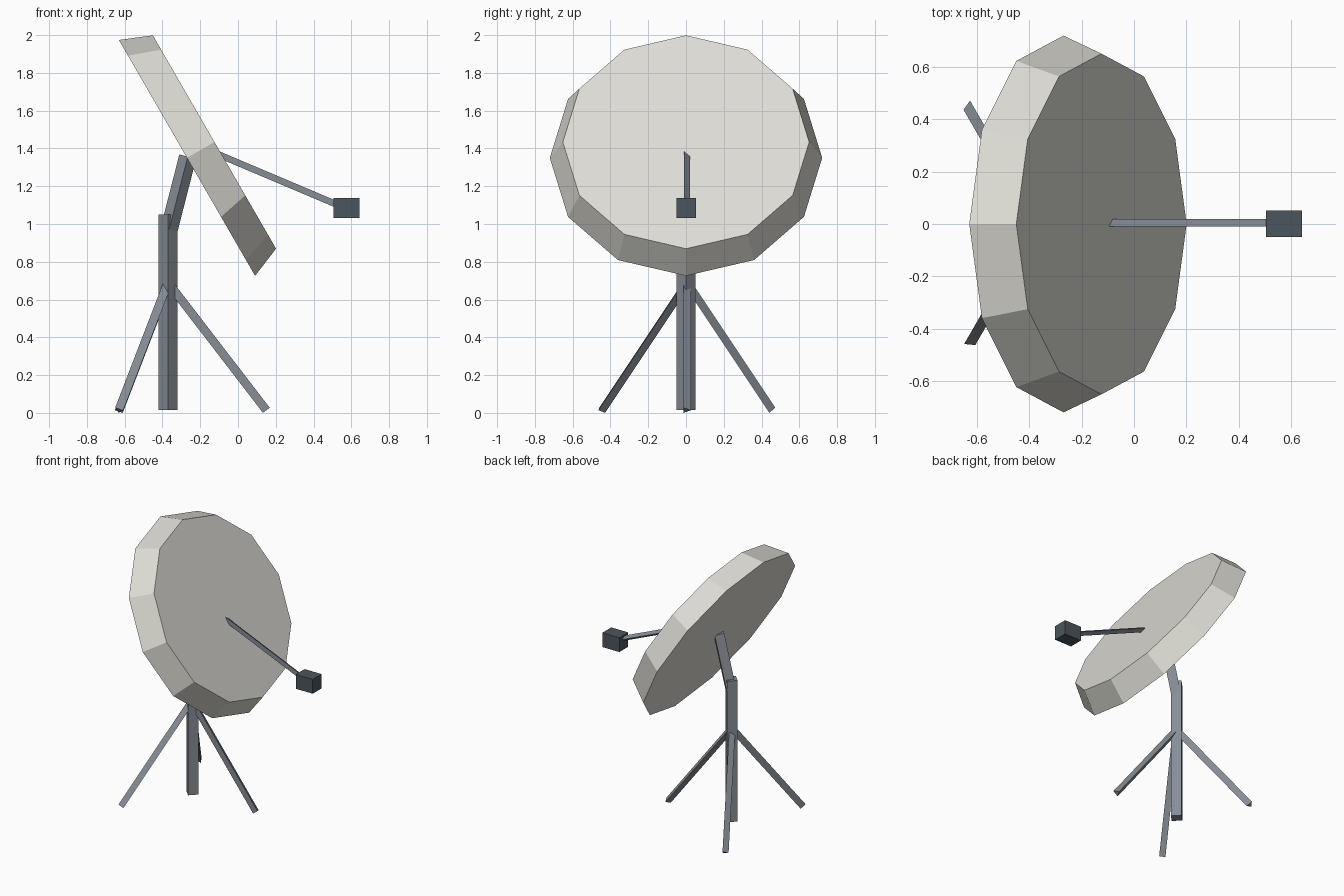
import bpy, bmesh
from math import sin, cos, pi, radians
from mathutils import Vector, Matrix

cube = bpy.data.objects.get("Cube")
if cube:
    bpy.data.objects.remove(cube, do_unlink=True)


def material(name, rgb):
    m = bpy.data.materials.new(name)
    m.use_nodes = True
    m.diffuse_color = (*rgb, 1)
    m.node_tree.nodes["Principled BSDF"].inputs["Base Color"].default_value = (*rgb, 1)
    return m


OFF_WHITE = material("off_white", (0.73, 0.72, 0.665))
STEEL = material("steel_grey", (0.242, 0.266, 0.305))
DARK = material("dark_slate", (0.072, 0.093, 0.112))


def add_object(name, bm, mat):
    bmesh.ops.recalc_face_normals(bm, faces=bm.faces[:])
    mesh = bpy.data.meshes.new(name)
    bm.to_mesh(mesh)
    bm.free()
    mesh.materials.append(mat)
    obj = bpy.data.objects.new(name, mesh)
    bpy.context.collection.objects.link(obj)
    return obj


def prism(name, start, end, sides, r_start, r_end, mat):
    """Straight, optionally tapered prism between two points, first corner toward +y."""
    start, end = Vector(start), Vector(end)
    turn = Vector((0, 0, 1)).rotation_difference(end - start)
    bm = bmesh.new()
    rings = []
    for centre, r in ((start, r_start), (end, r_end)):
        angles = [2 * pi * i / sides for i in range(sides)]
        rings.append([bm.verts.new(centre + turn @ Vector((r * sin(a), r * cos(a), 0)))
                      for a in angles])
    low, high = rings
    bm.faces.new(low)
    bm.faces.new(high)
    for i in range(sides):
        j = (i + 1) % sides
        bm.faces.new((low[i], low[j], high[j], high[i]))
    return add_object(name, bm, mat)


def box(name, centre, size, mat):
    bm = bmesh.new()
    bmesh.ops.create_cube(bm, size=1, matrix=Matrix.Translation(centre) @ Matrix.Diagonal((*size, 1)))
    return add_object(name, bm, mat)


# Mast and tilted neck
MAST_X = -0.37
prism("mast", (MAST_X, 0, 0.014), (MAST_X, 0, 1.05), 4, 0.05, 0.05, STEEL)
prism("neck", (-0.365, 0, 0.97), (-0.266, 0, 1.357), 4, 0.046, 0.046, STEEL)

# Tripod legs
for i, angle in enumerate((0, 120, 240)):
    a = radians(angle)
    foot = (MAST_X + 0.52 * cos(a), 0.52 * sin(a), 0.014)
    prism(f"tripod_leg_{i + 1}", foot, (MAST_X, 0, 0.69), 3, 0.026, 0.026, STEEL)

# Dish drum, narrower at its front face, tilted up
back = Vector((-0.27, 0, 1.35))
axis = Vector((cos(radians(30)), 0, sin(radians(30))))
prism("dish", back, back + axis * 0.168, 12, 0.721, 0.652, OFF_WHITE)

# Feed arm and receiver box
prism("feed_arm", (-0.16, 0, 1.392), (0.573, 0, 1.082), 3, 0.02, 0.02, STEEL)
box("receiver", (0.574, 0.001, 1.084), (0.138, 0.103, 0.105), DARK)
